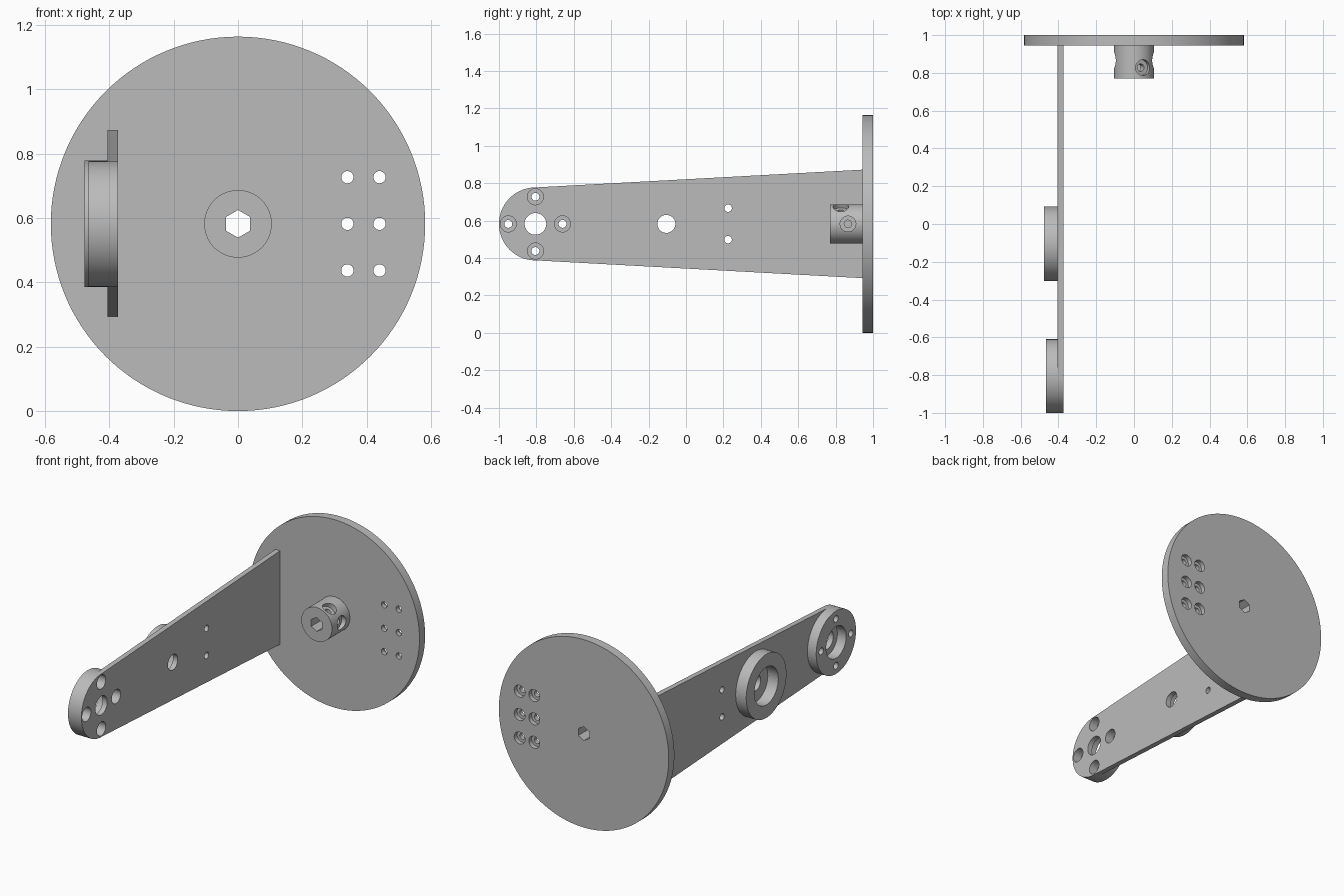
import bpy, bmesh, math
from mathutils import Vector

if "Cube" in bpy.data.objects:
    bpy.data.objects.remove(bpy.data.objects["Cube"], do_unlink=True)

GREY = (0.5, 0.5, 0.5, 1)
steel = bpy.data.materials.new("plain grey")
steel.use_nodes = True
steel.diffuse_color = GREY
steel.node_tree.nodes["Principled BSDF"].inputs["Base Color"].default_value = GREY

R = 0.582                    # disc radius, also the height of every axis
END_Y, MID_Y = -0.805, -0.105
ARM_OUT, ARM_IN = -0.405, -0.373
X, Y = Vector((1, 0, 0)), Vector((0, 1, 0))


def make_object(name, bm):
    bmesh.ops.recalc_face_normals(bm, faces=bm.faces)
    mesh = bpy.data.meshes.new(name)
    bm.to_mesh(mesh)
    bm.free()
    mesh.materials.append(steel)
    ob = bpy.data.objects.new(name, mesh)
    bpy.context.collection.objects.link(ob)
    return ob


def turned(name, profile, origin, axis, sides=96):
    """Solid of revolution from (radius, distance along axis) pairs."""
    axis = Vector(axis).normalized()
    u = Vector((0, 0, 1)) if abs(axis.z) < 0.5 else X.copy()
    u = (u - axis * u.dot(axis)).normalized()
    v = axis.cross(u)
    bm = bmesh.new()
    rings = []
    for r, t in profile:
        angles = [math.tau * i / sides for i in range(sides)]
        rings.append([bm.verts.new(Vector(origin) + axis * t
                      + (u * math.cos(a) + v * math.sin(a)) * r) for a in angles])
    bm.faces.new(rings[0])
    bm.faces.new(rings[-1])
    for a, b in zip(rings, rings[1:]):
        for i in range(sides):
            j = (i + 1) % sides
            bm.faces.new((a[i], a[j], b[j], b[i]))
    return make_object(name, bm)


def stepped_hole(r1, r2, start, step, end):
    return [(r1, start), (r1, step), (r2, step), (r2, end)]


def cut(ob, cutters):
    for c in cutters:
        c.hide_render = True
        mod = ob.modifiers.new("hole", "BOOLEAN")
        mod.operation, mod.solver, mod.object = "DIFFERENCE", "EXACT", c
    bpy.context.view_layer.update()
    graph = bpy.context.evaluated_depsgraph_get()
    mesh = bpy.data.meshes.new_from_object(ob.evaluated_get(graph))
    ob.modifiers.clear()
    ob.data = mesh


# Round disc with hub
disc = turned("disc", [(R, 0.945), (R, 1.0)], (0, 0, R), Y, 128)
hub = turned("hub", [(0.105, 0.77), (0.105, 0.945)], (0, 0, R), Y)
hex_bore = turned("hex_bore", [(0.043, 0.7), (0.043, 1.1)], (0, 0, R), Y, 6)

# Counterbored bolt holes in the disc
disc_holes = [turned("disc_hole", stepped_hole(0.019, 0.037, 0.9, 0.972, 1.1),
                     (x, 0, R + dz), Y, 32)
              for x in (0.34, 0.44) for dz in (-0.145, 0, 0.145)]

# Set screw holes around the hub
screws = [turned("screw_hole", stepped_hole(0.02, 0.042, 0.015, 0.075, 0.2),
                 (0, y, R), (math.cos(a), 0, math.sin(a)), 32)
          for y, a in ((0.866, 0), (0.866, math.pi), (0.828, math.radians(62)))]

# Tapered arm plate with a rounded end
bm = bmesh.new()
outline = [(0.945, R + 0.29), (0.945, R - 0.29)]
for i in range(49):
    a = -math.pi / 2 - math.pi * i / 48
    outline.append((END_Y + 0.195 * math.cos(a), R + 0.195 * math.sin(a)))
face = bm.faces.new([bm.verts.new((ARM_OUT, y, z)) for y, z in outline])
side = bmesh.ops.extrude_face_region(bm, geom=[face])["geom"]
bmesh.ops.translate(bm, vec=X * (ARM_IN - ARM_OUT),
                    verts=[g for g in side if isinstance(g, bmesh.types.BMVert)])
arm = make_object("arm", bm)

# Raised bearing rings on the outside of the arm
end_ring = turned("end_ring", [(0.195, -0.465), (0.195, ARM_OUT)], (0, END_Y, R), X)
mid_ring = turned("middle_ring", [(0.197, -0.477), (0.197, ARM_OUT)], (0, MID_Y, R), X)


def bore(r, y, z=R):
    return turned("bore", [(r, -0.6), (r, -0.3)], (0, y, z), X, 48)


end_recess, mid_recess = bore(0.098, END_Y), bore(0.117, MID_Y)
arm_bores = [bore(0.058, END_Y), bore(0.048, MID_Y),
             bore(0.02, 0.225, R - 0.084), bore(0.02, 0.225, R + 0.084)]

# Four counterbored holes around the arm end
end_bolts = [turned("end_bolt_hole", stepped_hole(0.021, 0.043, -0.6, -0.428, -0.3),
                    (0, END_Y + 0.145 * dy, R + 0.145 * dz), X, 32)
             for dy, dz in ((1, 0), (-1, 0), (0, 1), (0, -1))]

cut(disc, [hex_bore] + disc_holes)
cut(hub, [hex_bore] + screws)
cut(arm, arm_bores + end_bolts)
cut(end_ring, [end_recess] + end_bolts)
cut(mid_ring, [mid_recess])

for c in [hex_bore, end_recess, mid_recess] + disc_holes + screws + arm_bores + end_bolts:
    bpy.data.objects.remove(c, do_unlink=True)

# Smooth round walls, crisp edges
bpy.ops.object.select_all(action="DESELECT")
for ob in (disc, hub, arm, end_ring, mid_ring):
    ob.select_set(True)
    bpy.context.view_layer.objects.active = ob
bpy.ops.object.shade_smooth_by_angle(angle=math.radians(30))
